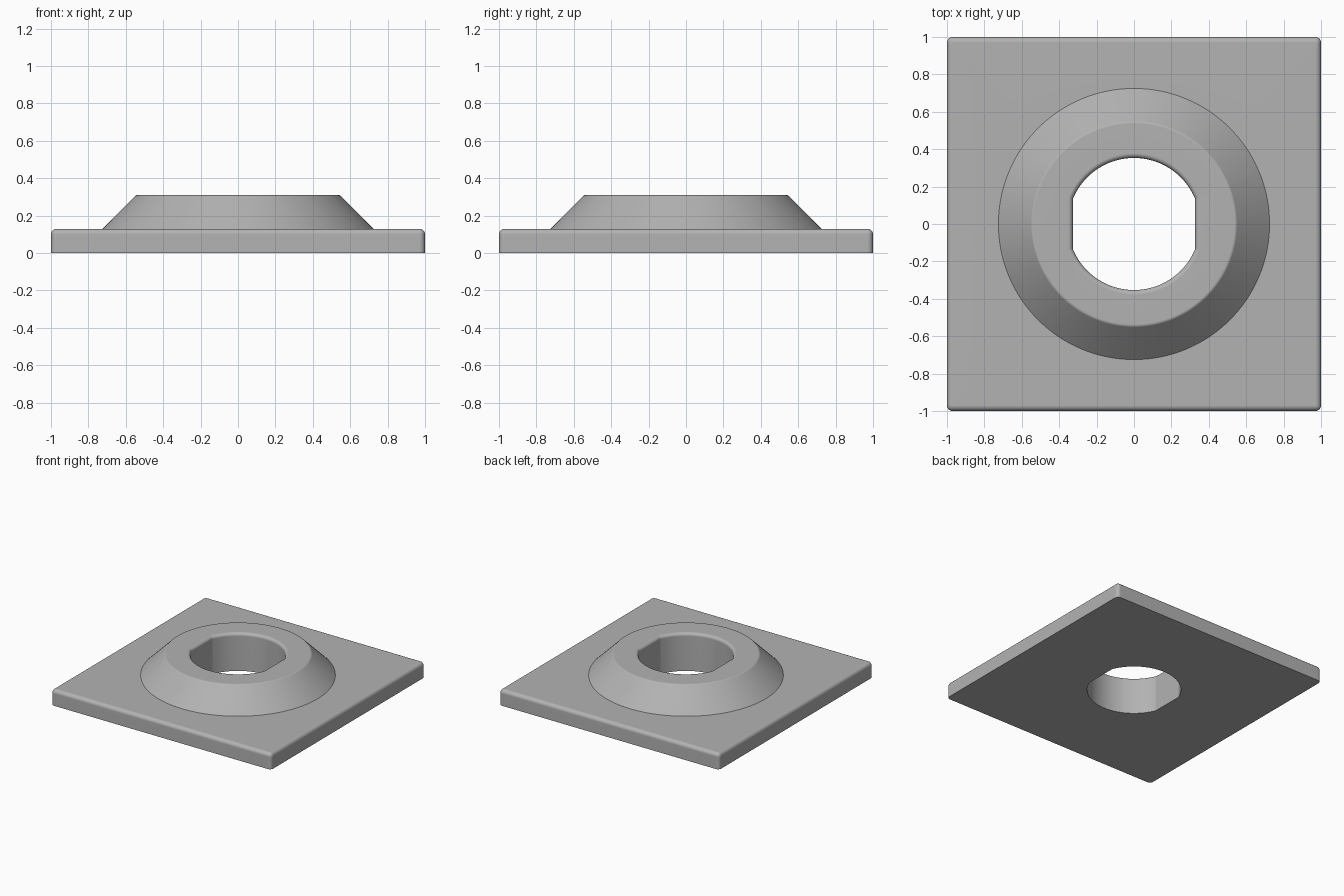
import bpy, bmesh, math

if "Cube" in bpy.data.objects:
    bpy.data.objects.remove(bpy.data.objects["Cube"])

HALF, CORNER = 1.0, 0.03              # plate half width and corner rounding
PLATE_Z, TOP_Z = 0.13, 0.31
HOLE_R, HOLE_FLAT, HOLE_FILLET = 0.353, 0.327, 0.025


def circle(r):
    return lambda a: r


def hole(d):
    """Round hole with two flats facing left and right, widened by d."""
    return lambda a: min(HOLE_R + d, (HOLE_FLAT + d) / max(abs(math.cos(a)), 1e-6))


def square(d):
    """Rounded square, moved inwards by d."""
    half, rad = HALF - d, CORNER - d

    def radius(a):
        c, s = abs(math.cos(a)), abs(math.sin(a))
        t = half / max(c, s)
        k = half - rad                 # corner arc centre is (k, k)
        if min(c, s) * t > k:
            b = k * (c + s)
            t = b + math.sqrt(max(b * b - 2 * k * k + rad * rad, 0))
        return t
    return radius


# directions: even steps plus the hole's corners and the plate's corner arcs
angles = {round(math.tau * i / 128, 5) for i in range(128)}
flat = math.acos(HOLE_FLAT / HOLE_R)
angles |= {round(v % math.tau, 5) for v in (flat, -flat, math.pi - flat, math.pi + flat)}
arc = math.pi / 4 - math.atan2(HALF - CORNER, HALF)
for q in range(4):
    angles |= {round(math.pi / 4 + q * math.pi / 2 + arc * j / 4, 5) for j in range(-4, 5)}
angles = sorted(angles)

quarter = [math.pi / 2 * i / 5 for i in range(6)]
rings = [(hole(0), 0)]
# rounded upper edge of the hole
rings += [(hole(HOLE_FILLET * (1 - math.cos(t))), TOP_Z - HOLE_FILLET * (1 - math.sin(t)))
          for t in quarter]
# slightly rounded rim, sloping collar
rim = 0.02
rim_x = 0.545 - rim * math.tan(math.pi / 8)
rings += [(circle(rim_x + rim * math.sin(t / 2)), TOP_Z - rim * (1 - math.cos(t / 2)))
          for t in quarter[::2] + quarter[-1:]]
rings += [(circle(0.725), PLATE_Z)]
# rounded upper edge of the plate
rings += [(square(CORNER * (1 - math.sin(t))), PLATE_Z - CORNER * (1 - math.cos(t)))
          for t in quarter]
rings += [(square(0), 0)]

# loft the rings and close the underside
bm = bmesh.new()
loops = [[bm.verts.new((f(a) * math.cos(a), f(a) * math.sin(a), z)) for a in angles]
         for f, z in rings]
n = len(angles)
for lo, hi in zip(loops, loops[1:] + loops[:1]):
    for i in range(n):
        j = (i + 1) % n
        bm.faces.new((lo[i], hi[i], hi[j], lo[j]))
bmesh.ops.recalc_face_normals(bm, faces=bm.faces)
mesh = bpy.data.meshes.new("collared_plate")
bm.to_mesh(mesh)
bm.free()

plate = bpy.data.objects.new("collared_plate", mesh)
bpy.context.collection.objects.link(plate)
grey = bpy.data.materials.new("plain grey")
grey.diffuse_color = (0.45, 0.45, 0.45, 1)
grey.use_nodes = True
grey.node_tree.nodes["Principled BSDF"].inputs["Base Color"].default_value = grey.diffuse_color
mesh.materials.append(grey)

bpy.context.view_layer.objects.active = plate
plate.select_set(True)
bpy.ops.object.shade_smooth_by_angle(angle=math.radians(30))
weighted = plate.modifiers.new("even_shading", 'WEIGHTED_NORMAL')
weighted.keep_sharp = True
